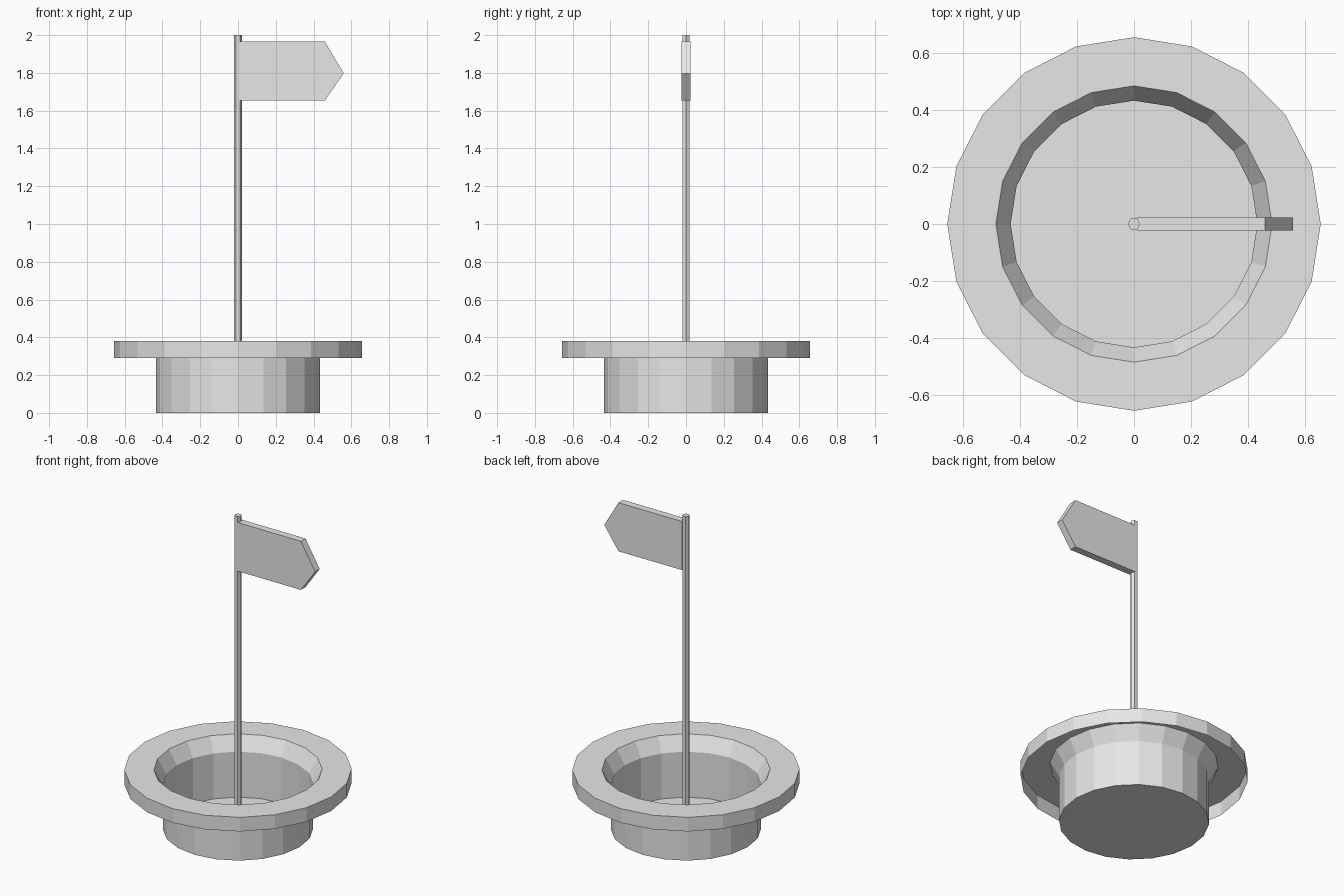
import bpy, bmesh
from math import cos, sin, tau

cube = bpy.data.objects.get("Cube")
if cube:
    bpy.data.objects.remove(cube, do_unlink=True)

# Single flat grey used on every part
grey = bpy.data.materials.new("light_grey")
grey.use_nodes = True
colour = (0.8, 0.8, 0.8, 1.0)
grey.diffuse_color = colour
grey.node_tree.nodes["Principled BSDF"].inputs["Base Color"].default_value = colour


def finish(name, bm):
    mesh = bpy.data.meshes.new(name)
    bm.to_mesh(mesh)
    bm.free()
    mesh.materials.append(grey)
    obj = bpy.data.objects.new(name, mesh)
    bpy.context.collection.objects.link(obj)
    return obj


def ring(bm, radius, z, sides):
    return [bm.verts.new((radius * cos(tau * i / sides),
                          radius * sin(tau * i / sides), z))
            for i in range(sides)]


def lathe(name, profile, sides, cap_end=False):
    """Stack rings along the profile; close the first, optionally the last."""
    bm = bmesh.new()
    rings = [ring(bm, r, z, sides) for r, z in profile]
    for a, b in zip(rings, rings[1:]):
        for i in range(sides):
            j = (i + 1) % sides
            bm.faces.new((a[i], b[i], b[j], a[j]))
    bm.faces.new(rings[0])
    if cap_end:
        bm.faces.new(rings[-1])
        bmesh.ops.recalc_face_normals(bm, faces=bm.faces)
    return finish(name, bm)


def plate(name, outline, half_depth):
    """Extrude an outline in the xz plane along y."""
    bm = bmesh.new()
    face = bm.faces.new([bm.verts.new((x, -half_depth, z)) for x, z in outline])
    grown = bmesh.ops.extrude_face_region(bm, geom=[face])["geom"]
    moved = [v for v in grown if isinstance(v, bmesh.types.BMVert)]
    bmesh.ops.translate(bm, verts=moved, vec=(0, 2 * half_depth, 0))
    bmesh.ops.recalc_face_normals(bm, faces=bm.faces)
    return finish(name, bm)


# Thin open cup: floor, wall, flared lip, flat flange, hanging skirt
lathe("cup", [(0.434, 0), (0.434, 0.29), (0.486, 0.38),
              (0.657, 0.38), (0.657, 0.29)], 20)

# Six-sided pole standing on the cup floor
lathe("pole", [(0.022, 0.002), (0.022, 2.0)], 6, cap_end=True)

# Pointed flag board
plate("flag", [(0.011, 1.655), (0.46, 1.655), (0.56, 1.797),
               (0.46, 1.965), (0.011, 1.965)], 0.023)
